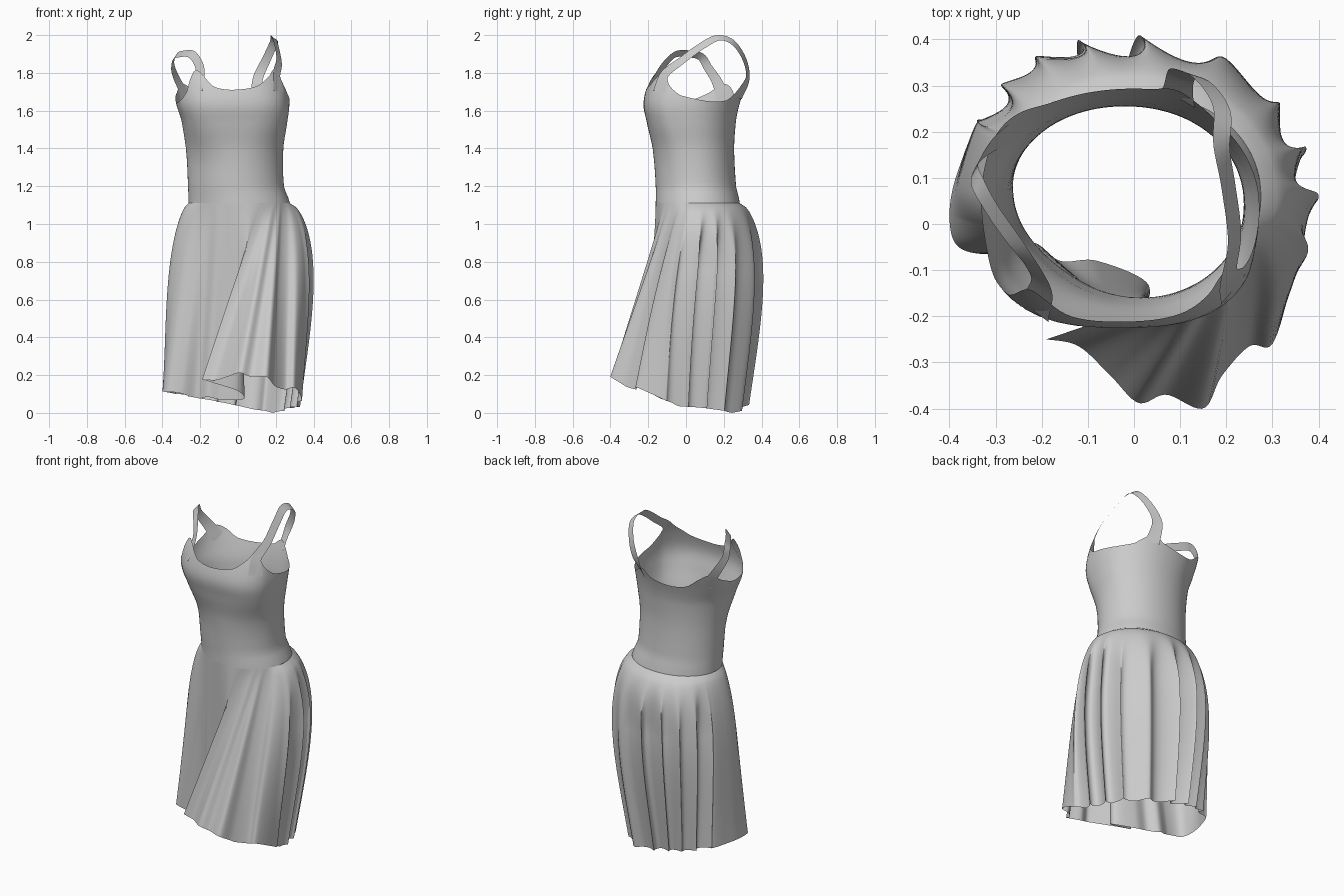
import bpy
import bmesh
from math import sin, cos, pi, radians, copysign
from mathutils import Vector

default_cube = bpy.data.objects.get("Cube")
if default_cube:
    bpy.data.objects.remove(default_cube)

WAIST = 1.11
BAND_TOP = 1.28

# Body outline by height: z, left/right limits in x, front/back limits in y
BODY = [(1.11, -.268, .275, -.165, .285), (1.2, -.27, .243, -.165, .265),
        (1.4, -.28, .24, -.18, .255), (1.55, -.3, .262, -.21, .265),
        (1.64, -.328, .272, -.225, .285), (1.75, -.34, .265, -.2, .32),
        (1.85, -.33, .25, -.16, .33)]

# Neckline and armhole height by angle in degrees
RIM = [(-90, 1.71), (-70, 1.73), (-54, 1.78), (-42, 1.82), (-28, 1.74), (-12, 1.68),
       (20, 1.65), (45, 1.655), (56, 1.69), (66, 1.72), (78, 1.68), (100, 1.66), (120, 1.67),
       (135, 1.72), (148, 1.74), (165, 1.69), (185, 1.65), (205, 1.65), (224, 1.7),
       (236, 1.81), (247, 1.79), (258, 1.73), (270, 1.71)]

# Hem outline: waist angle, x, y; the last stretch folds back under the front panel
HEM = [(-65, -.19, -.25), (-59, -.12, -.265), (-53, -.05, -.33), (-48, .01, -.388),
       (-43, .07, -.37), (-37, .15, -.4), (-32, .19, -.33), (-26, .25, -.265),
       (-20, .3, -.26), (-14, .335, -.14), (0, .335, -.02), (30, .28, .15), (60, .16, .285),
       (90, -.03, .335), (120, -.19, .31), (150, -.32, .24), (175, -.38, .12),
       (195, -.4, .02), (208, -.38, -.05), (222, -.3, -.065), (235, -.22, -.04),
       (247, -.16, -.08), (258, -.08, -.08), (268, .03, -.13), (280, 0, -.2),
       (290, -.13, -.235), (295, -.19, -.25)]

# Shoulder part of each strap, from front to back
LEFT_SHOULDER = [(.205, -.115, 1.79), (.218, -.03, 1.86), (.205, .08, 1.94), (.19, .17, 1.985),
                 (.19, .25, 1.96), (.15, .31, 1.87), (.105, .325, 1.77)]
RIGHT_SHOULDER = [(-.2, -.14, 1.8), (-.215, -.1, 1.86), (-.25, -.05, 1.9), (-.3, .02, 1.9),
                  (-.335, .08, 1.885), (-.345, .115, 1.83), (-.32, .16, 1.76)]

fabric = bpy.data.materials.new("grey_fabric")
fabric.use_nodes = True
fabric.diffuse_color = (.6, .6, .6, 1)
fabric.node_tree.nodes["Principled BSDF"].inputs["Base Color"].default_value = (.6, .6, .6, 1)


def spline(rows, u):
    """Smooth curve through rows whose first entry is the key."""
    u = min(max(u, rows[0][0]), rows[-1][0])
    i = 0
    while i < len(rows) - 2 and u > rows[i + 1][0]:
        i += 1
    f = (u - rows[i][0]) / (rows[i + 1][0] - rows[i][0])
    picks = [rows[min(max(k, 0), len(rows) - 1)][1:] for k in range(i - 1, i + 3)]
    return [b + f / 2 * (c - a + f * (2 * a - 5 * b + 4 * c - d + f * (3 * (b - c) + d - a)))
            for a, b, c, d in zip(*picks)]


def smooth(f):
    f = min(max(f, 0), 1)
    return f * f * (3 - 2 * f)


def body_point(z, deg):
    """Point on the body section: squarer at the chest, cut in at the front right waist."""
    x0, x1, y0, y1 = spline(BODY, z)
    c, s = cos(radians(deg)), sin(radians(deg))
    chest = smooth((z - 1.3) / .3)
    power = .96 - .22 * smooth(-2 * s) * chest
    tuck = 1 - .1 * (1 - chest) * max(0, cos(radians(deg - 225))) ** 4
    return Vector(((x0 + x1 + (x1 - x0) * tuck * copysign(abs(c) ** power, c)) / 2,
                   (y0 + y1 + (y1 - y0) * tuck * copysign(abs(s) ** power, s)) / 2, z))


def add_sheet(name, rows, closed):
    """Mesh a grid of points as a thin cloth sheet."""
    bm = bmesh.new()
    grid = [[bm.verts.new(p) for p in row] for row in rows]
    n = len(rows[0])
    for low, high in zip(grid, grid[1:]):
        for j in range(n if closed else n - 1):
            k = (j + 1) % n
            bm.faces.new((low[j], low[k], high[k], high[j]))
    mesh = bpy.data.meshes.new(name)
    bm.to_mesh(mesh)
    bm.free()
    mesh.materials.append(fabric)
    obj = bpy.data.objects.new(name, mesh)
    bpy.context.collection.objects.link(obj)
    bpy.ops.object.select_all(action='DESELECT')
    obj.select_set(True)
    bpy.context.view_layer.objects.active = obj
    bpy.ops.object.shade_smooth_by_angle(angle=radians(50))


def skirt_point(deg, t):
    """Cloth point: t runs from the waist (0) to the hem (1)."""
    # knife pleats around the left side and back
    pleated = smooth((deg + 16) / 8) * smooth((156 - deg) / 8)
    turn = radians(deg)
    phase = turn * 19 + 1.5 * sin(turn * 3)
    depth = pleated * smooth(t * 3) * (.8 + .35 * sin(turn * 5))
    lean = deg + 4 * depth * sin(phase + .8)
    top = body_point(WAIST, lean)
    x, y = spline(HEM, lean)
    hem_z = .19 * max(0, .2 - x) + .52 * max(0, -y - .05) + .25 * max(0, x - .2)
    p = top.lerp(Vector((x, y, hem_z)), t)
    # hip fullness, stronger on the left and back
    full = smooth((deg + 35) / 35) * smooth((220 - deg) / 40)
    swell = .108 - .05 * smooth((deg - 110) / 60)
    out = Vector((p.x + .02, p.y - .06, 0)).normalized()
    drop = .022 * depth * (1 - sin(phase))
    return p + out * (full * swell * sin(pi * t ** .6) - drop)


def add_strap(name, front, shoulder, back):
    """Ribbon over the shoulder, rooted on the body at the two angles."""
    path = [body_point(1.7, front), *shoulder, body_point(1.67, back)]
    keyed = [(i, *p) for i, p in enumerate(path)]
    last, steps = len(path) - 1, 48
    rows = []
    for i in range(steps + 1):
        u = last * i / steps
        p = Vector(spline(keyed, u))
        tangent = Vector(spline(keyed, u + .1)) - Vector(spline(keyed, u - .1))
        outward = p - Vector((-.03, .06, min(p.z, 1.7)))
        side = tangent.cross(outward).normalized()
        half = .023 + .02 * abs(2 * i / steps - 1) ** 4
        rows.append([p - side * half, p, p + side * half])
    add_sheet(name, rows, False)


# Bodice, cut along the neckline and armholes
around = [-90 + 360 * j / 144 for j in range(144)]
tops = [spline(RIM, a)[0] for a in around]
add_sheet("bodice", [[body_point(BAND_TOP + (top - BAND_TOP) * i / 18, a)
                      for a, top in zip(around, tops)] for i in range(19)], True)

# Waistband between bodice and skirt
add_sheet("waistband", [[body_point(WAIST + (BAND_TOP - WAIST) * i / 6, a)
                         for a in around] for i in range(7)], True)

# Skirt with wrapped front panel and pleated back
turns = [-65 + 360 * j / 480 for j in range(480)]
add_sheet("skirt", [[skirt_point(a, 1 - i / 48) for a in turns] for i in range(49)], True)

# Shoulder straps
add_strap("left_strap", -40, LEFT_SHOULDER, 66)
add_strap("right_strap", 239, RIGHT_SHOULDER, 142)
